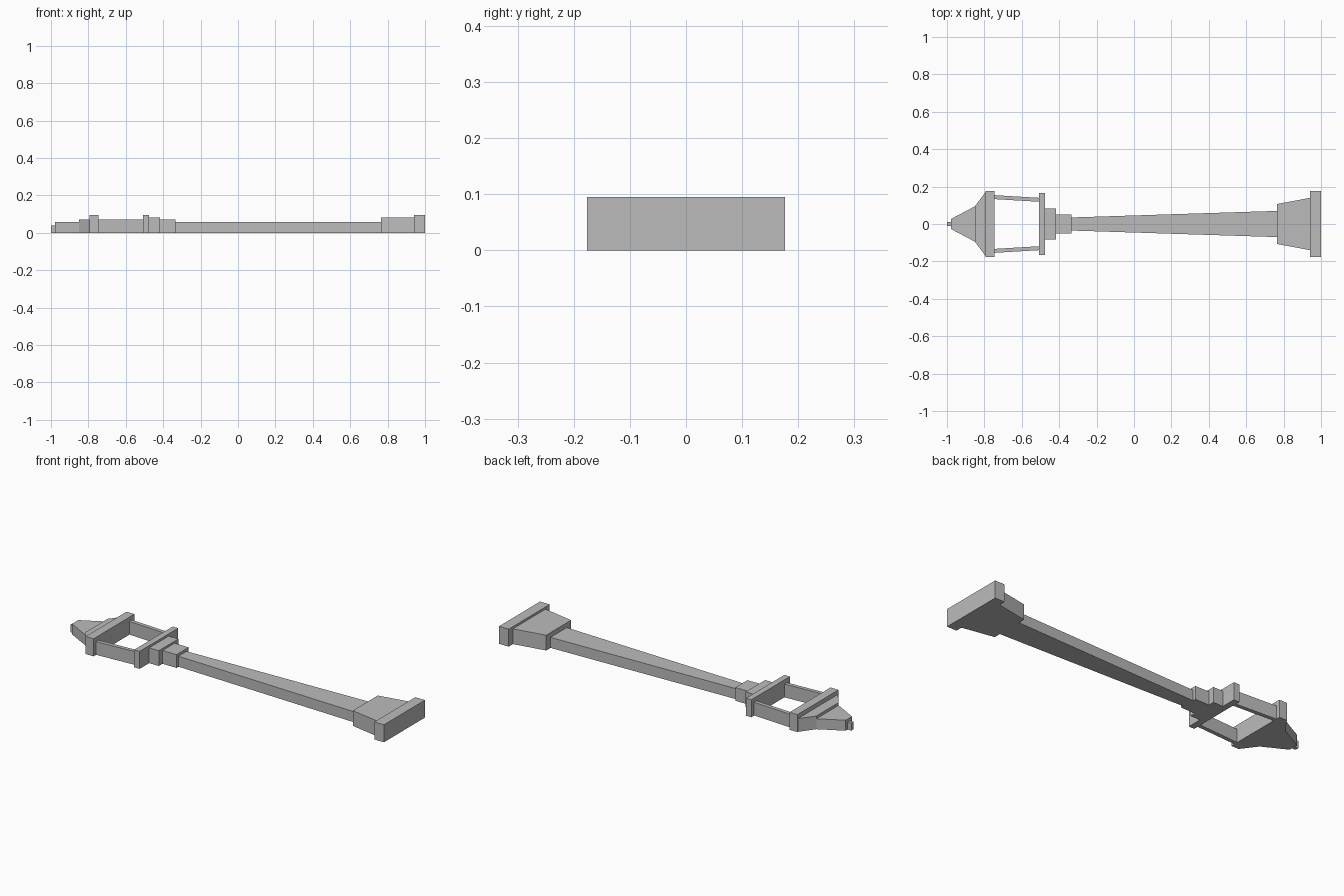
import bpy
import bmesh

cube = bpy.data.objects.get("Cube")
if cube:
    bpy.data.objects.remove(cube, do_unlink=True)

grey = bpy.data.materials.new("plain_grey")
grey.use_nodes = True
colour = (0.5, 0.5, 0.5, 1)
grey.diffuse_color = colour
grey.node_tree.nodes["Principled BSDF"].inputs["Base Color"].default_value = colour


def slab(name, outline, height):
    """Extrude a flat outline upwards from the ground."""
    bm = bmesh.new()
    base = bm.faces.new([bm.verts.new((x, y, 0)) for x, y in outline])
    top = bmesh.ops.extrude_face_region(bm, geom=[base], use_keep_orig=True)["geom"]
    for v in top:
        if isinstance(v, bmesh.types.BMVert):
            v.co.z = height
    bmesh.ops.recalc_face_normals(bm, faces=bm.faces)
    mesh = bpy.data.meshes.new(name)
    bm.to_mesh(mesh)
    bm.free()
    mesh.materials.append(grey)
    obj = bpy.data.objects.new(name, mesh)
    bpy.context.collection.objects.link(obj)
    return obj


# Centred sections: start x, end x, half width at start, half width at end, height
sections = {
    "finial": (-1.0, -0.978, 0.01, 0.01, 0.04),
    "upper_roof": (-0.978, -0.85, 0.027, 0.095, 0.057),
    "lower_roof": (-0.85, -0.793, 0.095, 0.172, 0.072),
    "lantern_top_rim": (-0.793, -0.745, 0.176, 0.176, 0.095),
    "lantern_bottom_rim": (-0.508, -0.475, 0.165, 0.165, 0.095),
    "wide_collar": (-0.475, -0.417, 0.084, 0.084, 0.083),
    "narrow_collar": (-0.417, -0.333, 0.052, 0.052, 0.072),
    "post": (-0.333, 0.765, 0.035, 0.07, 0.057),
    "pedestal": (0.765, 0.942, 0.107, 0.14, 0.083),
    "foot": (0.942, 1.0, 0.176, 0.176, 0.095),
}
for name, (x0, x1, w0, w1, height) in sections.items():
    slab(name, [(x0, -w0), (x1, -w1), (x1, w1), (x0, w0)], height)

# Slanted bars either side of the lantern opening
for name, side in (("front_lantern_bar", -1), ("back_lantern_bar", 1)):
    slab(name, [(-0.745, side * 0.133), (-0.508, side * 0.119),
                (-0.508, side * 0.14), (-0.745, side * 0.154)], 0.072)
